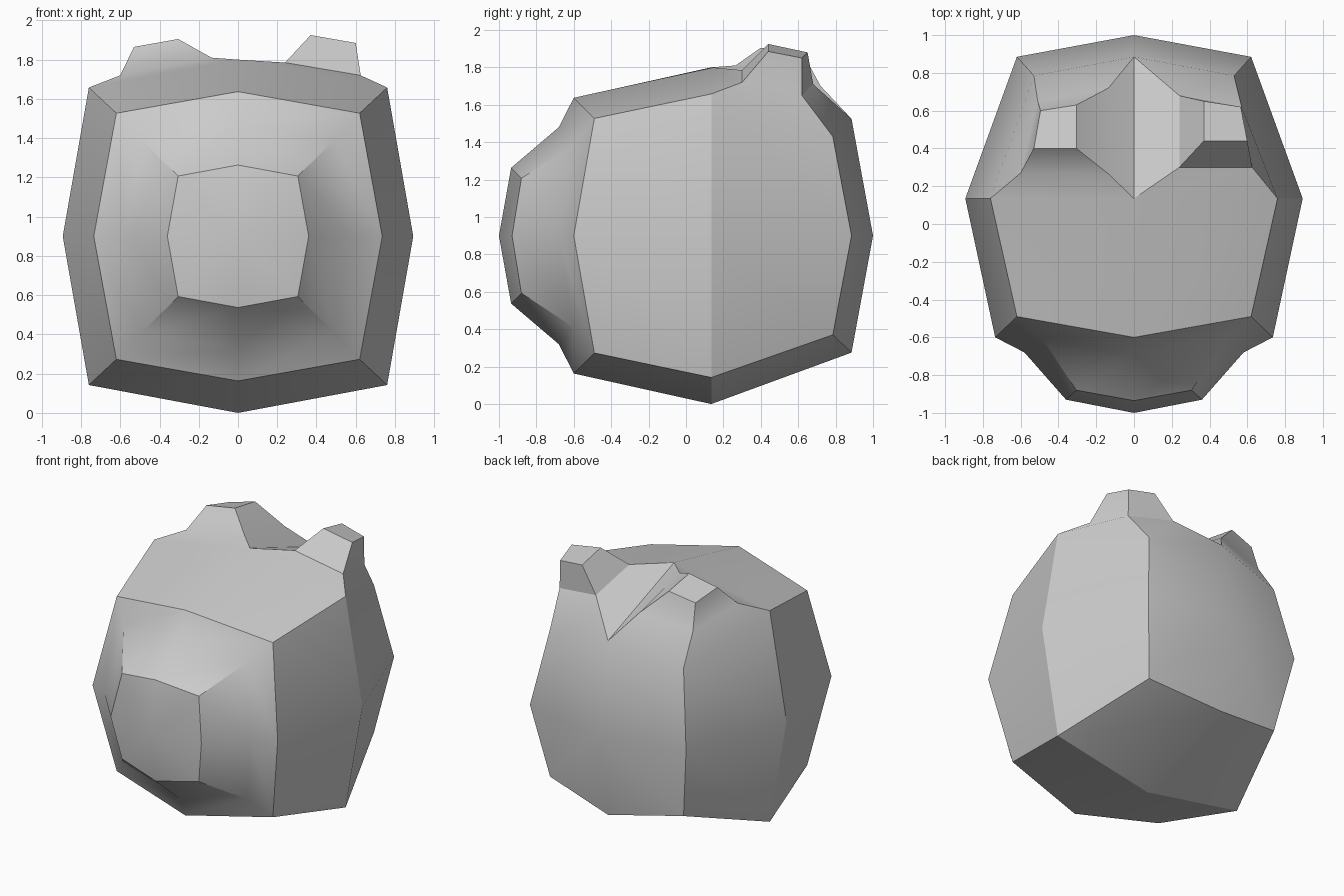
import bpy
import bmesh

if "Cube" in bpy.data.objects:
    bpy.data.objects.remove(bpy.data.objects["Cube"])

CZ = 0.9  # height of the head's middle

grey = bpy.data.materials.new("plain grey")
grey.diffuse_color = (0.6, 0.6, 0.6, 1)
grey.use_nodes = True
grey.node_tree.nodes["Principled BSDF"].inputs["Base Color"].default_value = grey.diffuse_color

bm = bmesh.new()


def ring(side, corner, mid):
    """Eight-sided section: side (x, y), corner (x, y, half height), mid (y, half height)."""
    (sx, sy), (cx, cy, ch), (my, mh) = side, corner, mid
    pts = [(0, my, mh), (cx, cy, ch), (sx, sy, 0), (cx, cy, -ch),
           (0, my, -mh), (-cx, cy, -ch), (-sx, sy, 0), (-cx, cy, ch)]
    return [bm.verts.new((x, y, CZ + z)) for x, y, z in pts]


def bridge(a, b, skip=()):
    """Quads between two closed loops of equal length."""
    n = len(a)
    for i in range(n):
        if i not in skip:
            j = (i + 1) % n
            bm.faces.new((a[i], a[j], b[j], b[i]))


def cap(loop, y):
    """Close an eight-sided ring with four quads around a raised centre."""
    c = bm.verts.new((0, y, CZ))
    for i in (0, 2, 4, 6):
        bm.faces.new((c, loop[i - 1], loop[i], loop[i + 1]))


# Snout tip, snout flare, face, widest section and back of the head
tip = ring((0.36, -0.93), (0.305, -0.88, 0.307), (-0.935, 0.363))
flare = ring((0.58, -0.68), (0.49, -0.60, 0.49), (-0.68, 0.58))
face = ring((0.735, -0.60), (0.62, -0.49, 0.627), (-0.60, 0.737))
middle = ring((0.893, 0.135), (0.76, 0.135, 0.758), (0.135, 0.9))
back = ring((0.62, 0.885), (0.53, 0.785, 0.53), (0.885, 0.625))

cap(tip, -1.0)
bridge(tip, flare)
bridge(flare, face)
bridge(face, middle)
bridge(middle, back, skip=(0, 7))  # the two upper rear panels become ears
cap(back, 1.0)


def ear(panel, base, top):
    """Inset and raise an ear out of an upper rear panel."""
    base = [bm.verts.new(p) for p in base]
    top = [bm.verts.new(p) for p in top]
    bridge(panel, base)
    bridge(base, top)
    bm.faces.new(top)


# Right ear, then the slightly lower left ear (front inner, front outer, back outer, back inner)
ear([middle[0], middle[1], back[1], back[0]],
    [(0.24, 0.30, 1.785), (0.625, 0.30, 1.72), (0.57, 0.62, 1.65), (0.24, 0.68, 1.71)],
    [(0.37, 0.44, 1.925), (0.60, 0.44, 1.885), (0.565, 0.62, 1.85), (0.37, 0.65, 1.88)])
ear([middle[0], middle[7], back[7], back[0]],
    [(-0.135, 0.265, 1.81), (-0.60, 0.27, 1.72), (-0.51, 0.65, 1.64), (-0.135, 0.72, 1.70)],
    [(-0.305, 0.40, 1.905), (-0.53, 0.40, 1.865), (-0.495, 0.60, 1.82), (-0.305, 0.63, 1.865)])

bmesh.ops.recalc_face_normals(bm, faces=bm.faces[:])

mesh = bpy.data.meshes.new("head_with_snout_and_ears")
bm.to_mesh(mesh)
bm.free()
mesh.materials.append(grey)
head = bpy.data.objects.new("head_with_snout_and_ears", mesh)
bpy.context.collection.objects.link(head)

# Smooth the soft bends and keep the hard creases
bpy.context.view_layer.objects.active = head
head.select_set(True)
bpy.ops.object.shade_smooth_by_angle(angle=0.5236)
